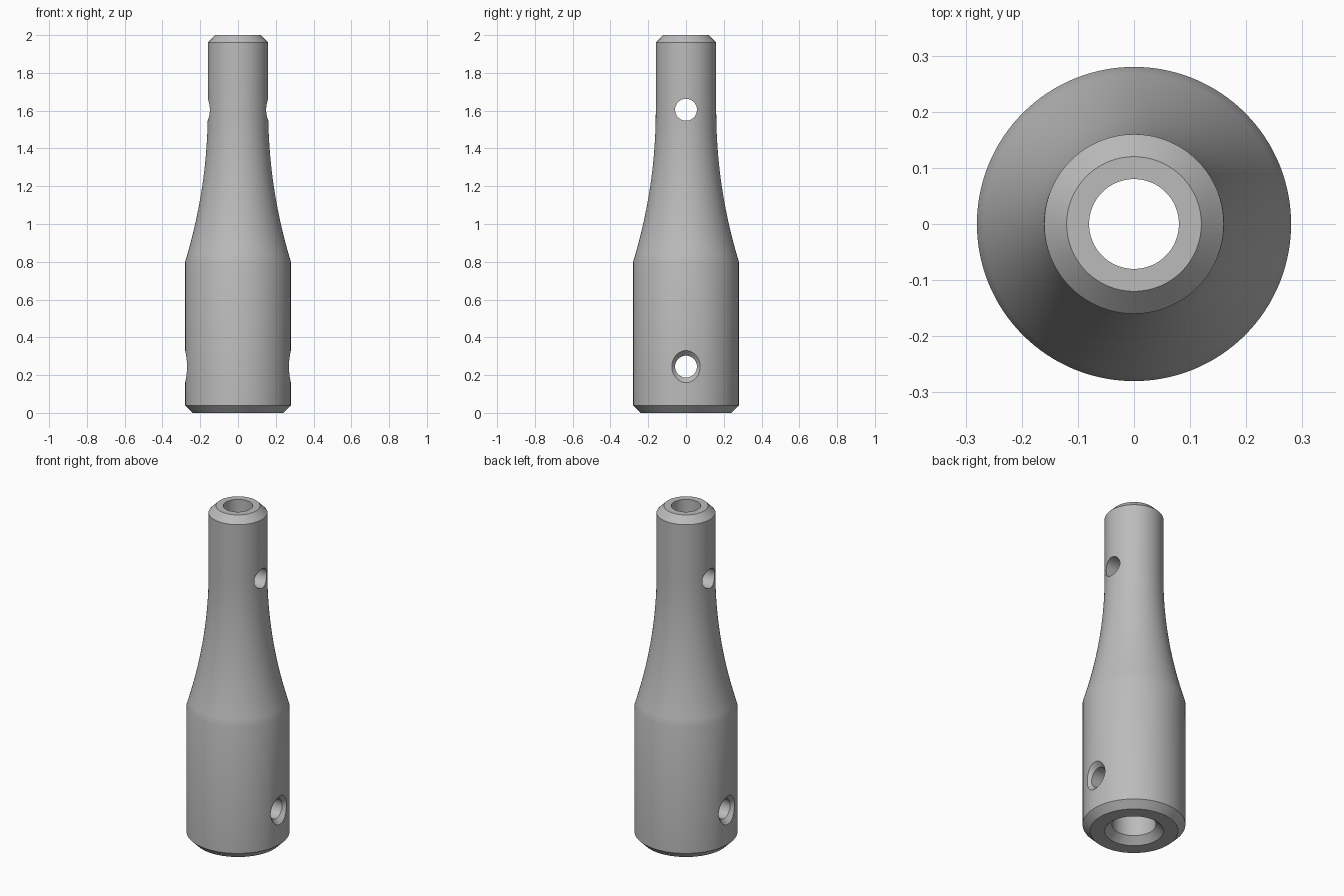
import bpy, bmesh, math
from mathutils import Matrix

if "Cube" in bpy.data.objects:
    bpy.data.objects.remove(bpy.data.objects["Cube"], do_unlink=True)

steel = bpy.data.materials.new("grey steel")
steel.use_nodes = True
steel.diffuse_color = (0.5, 0.5, 0.5, 1)
steel.node_tree.nodes["Principled BSDF"].inputs["Base Color"].default_value = (0.5, 0.5, 0.5, 1)


def lathe(name, profile, hollow, sides):
    """Revolve (radius, height) points about z; hollow profiles close on themselves."""
    bm = bmesh.new()
    rings = []
    for r, z in profile:
        angles = [2 * math.pi * i / sides for i in range(sides)]
        rings.append([bm.verts.new((r * math.cos(a), r * math.sin(a), z)) for a in angles])
    pairs = list(zip(rings, rings[1:]))
    if hollow:
        pairs.append((rings[-1], rings[0]))
    else:
        bm.faces.new(rings[0])
        bm.faces.new(rings[-1])
    for low, high in pairs:
        for i in range(sides):
            j = (i + 1) % sides
            bm.faces.new((low[i], low[j], high[j], high[i]))
    bmesh.ops.recalc_face_normals(bm, faces=bm.faces)
    mesh = bpy.data.meshes.new(name)
    bm.to_mesh(mesh)
    bm.free()
    mesh.materials.append(steel)
    obj = bpy.data.objects.new(name, mesh)
    bpy.context.collection.objects.link(obj)
    return obj


# Stepped sleeve: chamfered base, concave taper, slim neck, stepped bore
foot, shoulder, neck, top = 0.28, 0.8, 1.6, 2.0
slim, edge = 0.16, 0.04
drop, rise = neck - shoulder, foot - slim
arc = (drop ** 2 + rise ** 2) / (2 * rise)
profile = [(slim, 0), (foot - edge, 0), (foot, edge)]
steps = 20
for i in range(steps + 1):
    z = shoulder + drop * i / steps
    profile.append((slim + arc - math.sqrt(arc ** 2 - (neck - z) ** 2), z))
profile += [(slim, top - edge), (slim - edge, top), (0.08, top),
            (0.08, shoulder), (0.12, shoulder), (0.12, edge)]
sleeve = lathe("tapered_sleeve", profile, True, 128)

# Cross holes along x: plain in the neck, countersunk on both sides at the foot
bore = 0.058
plain = [(bore, -0.5), (bore, 0.5)]
half = [(0.105, 0.3), (bore, 0.253)]
countersunk = [(r, -x) for r, x in half] + [(r, x) for r, x in reversed(half)]
bpy.context.view_layer.objects.active = sleeve
sleeve.select_set(True)
for label, shape, height in (("neck", plain, 1.605), ("foot", countersunk, 0.245)):
    cutter = lathe(label + "_hole_cutter", shape, False, 48)
    cutter.data.transform(Matrix.Translation((0, 0, height)) @ Matrix.Rotation(math.pi / 2, 4, "Y"))
    cutter.hide_render = True
    mod = sleeve.modifiers.new(label + "_hole", "BOOLEAN")
    mod.operation = "DIFFERENCE"
    mod.solver = "EXACT"
    mod.object = cutter
    bpy.ops.object.modifier_apply(modifier=mod.name)
    bpy.data.objects.remove(cutter, do_unlink=True)

bpy.ops.object.shade_smooth_by_angle(angle=math.radians(30))
